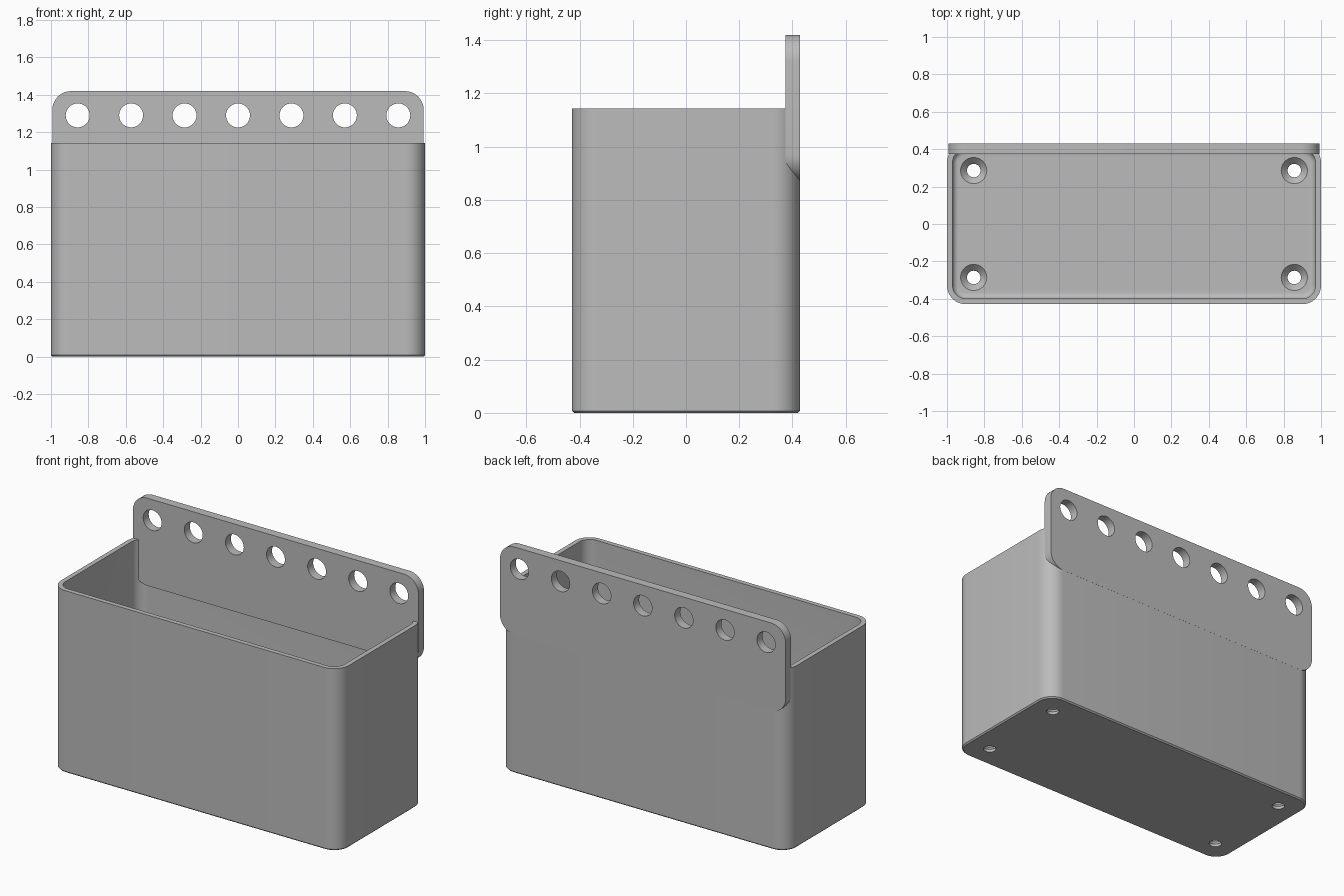
import bpy, bmesh, math
from mathutils import Matrix

if "Cube" in bpy.data.objects:
    bpy.data.objects.remove(bpy.data.objects["Cube"])

grey = bpy.data.materials.new("plain grey")
grey.use_nodes = True
grey.diffuse_color = (0.5, 0.5, 0.5, 1)
grey.node_tree.nodes["Principled BSDF"].inputs["Base Color"].default_value = (0.5, 0.5, 0.5, 1)

HX, HY, HEIGHT, WALL = 1.0, 0.4286, 1.143, 0.03
FLOOR, FILLET, PITCH = 0.055, 0.03, 2 / 7


def rounded_rect(hx, hy, r, steps=10):
    """Outline of a rounded rectangle, counter-clockwise."""
    pts = []
    for i, (sx, sy) in enumerate([(1, 1), (-1, 1), (-1, -1), (1, -1)]):
        for k in range(steps + 1):
            a = math.pi / 2 * (i + k / steps)
            pts.append((sx * (hx - r) + r * math.cos(a), sy * (hy - r) + r * math.sin(a)))
    return pts


def loft(name, rings):
    """Skin a stack of rings and cap both ends."""
    bm = bmesh.new()
    loops = [[bm.verts.new(p) for p in ring] for ring in rings]
    for a, b in zip(loops, loops[1:]):
        for i in range(len(a)):
            j = (i + 1) % len(a)
            bm.faces.new((a[i], a[j], b[j], b[i]))
    bm.faces.new(loops[0][::-1])
    bm.faces.new(loops[-1])
    bmesh.ops.recalc_face_normals(bm, faces=bm.faces)
    mesh = bpy.data.meshes.new(name)
    bm.to_mesh(mesh)
    bm.free()
    mesh.materials.append(grey)
    ob = bpy.data.objects.new(name, mesh)
    bpy.context.collection.objects.link(ob)
    return ob


def circle(x, y, r, z, n=40):
    return [(x + r * math.cos(2 * math.pi * i / n), y + r * math.sin(2 * math.pi * i / n), z)
            for i in range(n)]


def finish(ob, cutters):
    """Drill the cutters out, then smooth the rounded faces."""
    bpy.ops.object.select_all(action="DESELECT")
    bpy.context.view_layer.objects.active = ob
    ob.select_set(True)
    for c in cutters:
        c.hide_render = True
        mod = ob.modifiers.new("drill", "BOOLEAN")
        mod.operation, mod.solver, mod.object = "DIFFERENCE", "EXACT", c
        bpy.ops.object.modifier_apply(modifier=mod.name)
        bpy.data.objects.remove(c)
    bpy.ops.object.shade_smooth_by_angle(angle=math.radians(30))


# Bin: (inset, height) stations up the outside, over the rim and down the inside
stations = [(0.008, 0), (0, 0.008), (0, HEIGHT), (WALL, HEIGHT)]
for k in range(7):
    a = math.pi / 2 * k / 6
    stations.append((WALL + FILLET * (1 - math.cos(a)), FLOOR + FILLET * (1 - math.sin(a))))
bin_body = loft("bin_body", [[(x, y, z) for x, y in rounded_rect(HX - d, HY - d, 0.1 - d)]
                             for d, z in stations])

# Countersunk drain holes in the floor
drains = []
for sx in (-1, 1):
    for sy in (-1, 1):
        x, y = sx * 3 * PITCH, sy * PITCH
        drains.append(loft("drain_cutter", [circle(x, y, r, z) for r, z in
                      [(0.036, -0.05), (0.036, 0.018), (0.07, FLOOR - 0.002), (0.07, FLOOR + 0.05)]]))
finish(bin_body, drains)

# Hanging plate: rounded slab standing upright, flush with the back
LOW, TOP, THICK = 0.87, 1.42, 0.055
plate = loft("hanging_plate", [[(x, y, z) for x, y in rounded_rect(0.9925, (TOP - LOW) / 2, 0.1)]
                               for z in (0, THICK)])
holes = [loft("hole_cutter", [circle(i * PITCH, 1.29 - (LOW + TOP) / 2, 0.064, z)
                              for z in (-0.1, 0.2)]) for i in range(-3, 4)]
finish(plate, holes)
plate.data.transform(Matrix.Translation((0, HY + 0.0005, (LOW + TOP) / 2))
                     @ Matrix.Rotation(math.pi / 2, 4, "X"))
